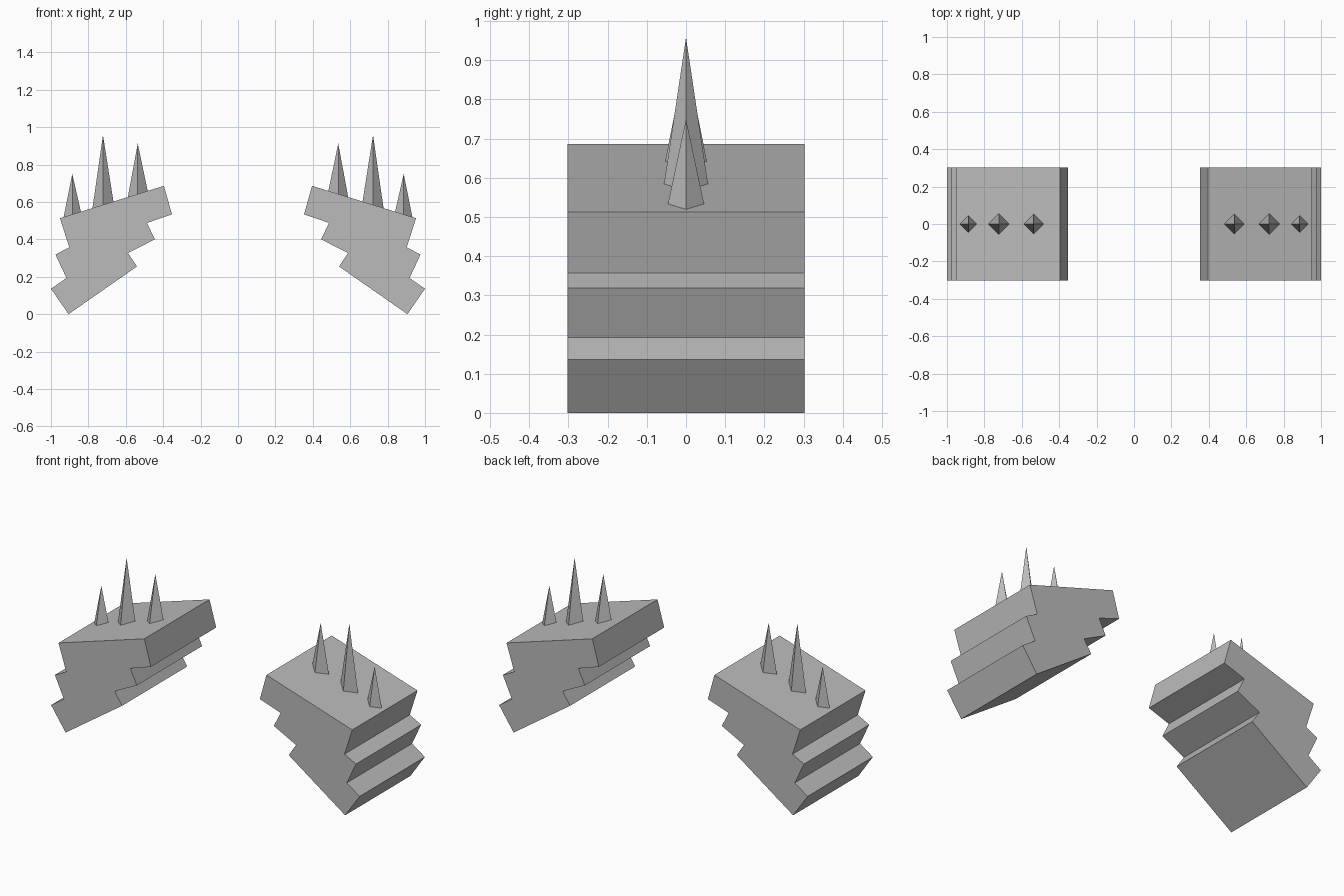
import bpy
import bmesh
from mathutils import Vector

if "Cube" in bpy.data.objects:
    bpy.data.objects.remove(bpy.data.objects["Cube"], do_unlink=True)

grey = bpy.data.materials.new("plain grey")
grey.use_nodes = True
colour = (0.5, 0.5, 0.5, 1)
grey.diffuse_color = colour
grey.node_tree.nodes["Principled BSDF"].inputs["Base Color"].default_value = colour

HALF_DEPTH = 0.302
# Stepped outline of three fanned plates, clockwise from the top inner corner
OUTLINE = [(0.396, 0.686), (0.952, 0.513), (0.902, 0.357), (0.976, 0.319),
           (0.917, 0.193), (1.0, 0.136), (0.906, 0.0), (0.54, 0.255),
           (0.588, 0.327), (0.444, 0.4), (0.487, 0.488), (0.353, 0.533)]
# Spike centre x, half width and tip height
SPIKES = {"inner": (0.536, 0.053, 0.912),
          "middle": (0.722, 0.056, 0.958),
          "outer": (0.886, 0.046, 0.75)}


def finish(bm, name):
    bmesh.ops.recalc_face_normals(bm, faces=bm.faces)
    mesh = bpy.data.meshes.new(name)
    bm.to_mesh(mesh)
    bm.free()
    mesh.materials.append(grey)
    obj = bpy.data.objects.new(name, mesh)
    bpy.context.collection.objects.link(obj)


def armour(name, side):
    bm = bmesh.new()
    face = bm.faces.new([bm.verts.new((side * x, -HALF_DEPTH, z)) for x, z in OUTLINE])
    swept = bmesh.ops.extrude_face_region(bm, geom=[face])["geom"]
    moved = [v for v in swept if isinstance(v, bmesh.types.BMVert)]
    bmesh.ops.translate(bm, verts=moved, vec=(0, 2 * HALF_DEPTH, 0))
    finish(bm, name)


def spike(name, side, x, half, tip):
    # Four-sided pyramid whose base lies on the sloping top plate
    inner, outer = [Vector((px, 0, pz)) for px, pz in OUTLINE[:2]]
    slope = (outer - inner) / (outer.x - inner.x)
    centre = inner + slope * (x - inner.x)
    across = Vector((0, half, 0))
    corners = [centre + slope * half, centre + across,
               centre - slope * half, centre - across]
    bm = bmesh.new()
    base = [bm.verts.new((side * c.x, c.y, c.z)) for c in corners]
    top = bm.verts.new((side * x, 0, tip))
    bm.faces.new(base)
    for i in range(4):
        bm.faces.new((base[i], base[(i + 1) % 4], top))
    finish(bm, name)


for label, side in (("left", 1), ("right", -1)):
    armour(label + "_shoulder_armour", side)
    for position, (x, half, tip) in SPIKES.items():
        spike(f"{label}_{position}_spike", side, x, half, tip)
